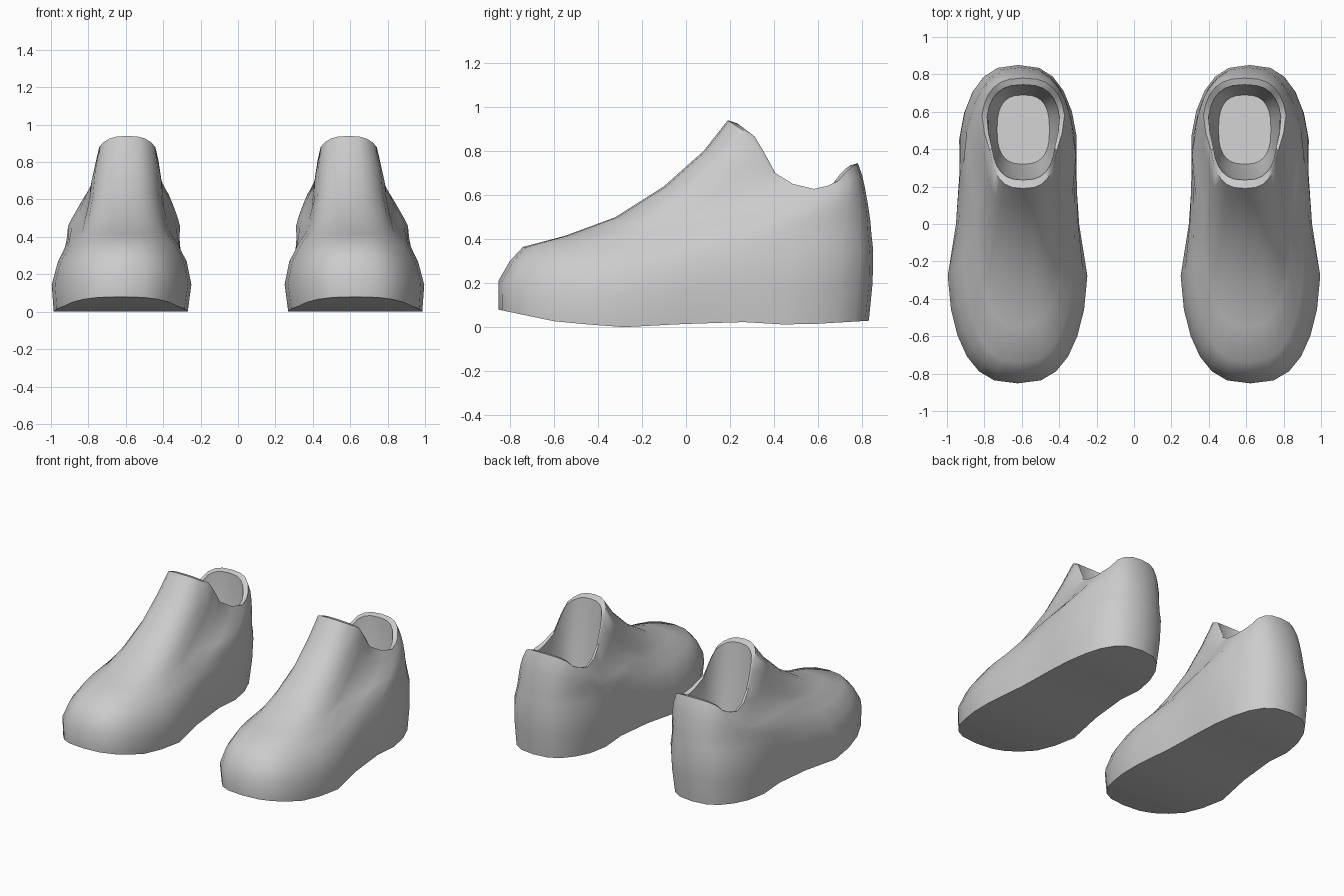
import bpy, bmesh, math

cube = bpy.data.objects.get("Cube")
if cube:
    bpy.data.objects.remove(cube, do_unlink=True)

COLUMNS = 28

grey = bpy.data.materials.new("plain grey")
grey.use_nodes = True
grey.diffuse_color = (0.6, 0.6, 0.6, 1)
grey.node_tree.nodes["Principled BSDF"].inputs["Base Color"].default_value = grey.diffuse_color

# Height offsets from toe (-1) to heel (1)
SOLE_WAVE = [(-1, 0), (-.7, -.045), (-.35, -.064), (0, -.04), (.2, -.02), (.6, -.03), (1, 0)]
RIM_DIP = [(-1, 0), (-.65, -.035), (-.36, -.16), (-.08, -.19), (.25, -.195),
           (.66, -.127), (.86, -.04), (1, 0)]

# Rings: front y, front z, back y, back z, ball width, heel width, waist, wave, dip
RINGS = [
    (-.85, .08, .83, .03, .37, .33, .04, 1, 0),
    (-.852, .21, .847, .2, .385, .345, .04, 1, 0),
    (-.8, .3, .85, .35, .355, .345, .04, .8, 0),
    (-.74, .365, .842, .42, .3, .325, .025, .4, 0),
    (-.55, .415, .837, .48, .24, .305, 0, 0, 0),
    (-.32, .5, .827, .55, .23, .29, 0, 0, .2),
    (-.1, .64, .815, .62, .21, .272, 0, 0, .5),
    (.08, .8, .8, .69, .2, .25, 0, 0, .8),
    (.19, .94, .78, .745, .18, .225, 0, 0, 1),
    (.235, .925, .745, .735, .17, .197, 0, 0, 1),
    (.27, .6, .735, .5, .18, .19, 0, 0, .2),
    (.32, .3, .69, .25, .14, .14, 0, 0, 0),
]


def sample(points, s):
    for (a, va), (b, vb) in zip(points, points[1:]):
        if s <= b:
            return va + (vb - va) * (s - a) / (b - a)
    return points[-1][1]


def power(v, e):
    return math.copysign(abs(v) ** e, v)


def ring_points(ring, centre):
    yf, zf, yb, zb, ball, heel, waist, wave, dip = ring
    for i in range(COLUMNS):
        angle = math.tau * i / COLUMNS
        s = max(-1, min(1, -power(math.cos(angle), .75)))
        t = (s + 1) / 2
        blend = max(0, min(1, (s + .4) / .7))
        blend = blend * blend * (3 - 2 * blend)
        width = ball + (heel - ball) * blend - waist * math.exp(-((s - .15) / .3) ** 2)
        yield (centre + width * power(math.sin(angle), .75),
               yf + (yb - yf) * t,
               zf + (zb - zf) * t + wave * sample(SOLE_WAVE, s) + dip * sample(RIM_DIP, s))


def cap(bm, loop):
    # Strip of faces joining opposite sides of a ring
    for i in range(COLUMNS // 2):
        face = [loop[i], loop[i + 1], loop[-i - 1], loop[-i % COLUMNS]]
        bm.faces.new(list(dict.fromkeys(face)))


def shoe(name, side):
    bm = bmesh.new()
    loops = []
    for k, ring in enumerate(RINGS):
        centre = .627 - .035 * min(k / 8, 1)
        loops.append([bm.verts.new((side * x, y, z)) for x, y, z in ring_points(ring, centre)])
    # Walls, rim and lining
    for low, high in zip(loops, loops[1:]):
        for i in range(COLUMNS):
            j = (i + 1) % COLUMNS
            bm.faces.new((low[i], low[j], high[j], high[i]))
    cap(bm, loops[0])    # sole
    cap(bm, loops[-1])   # insole
    bmesh.ops.recalc_face_normals(bm, faces=bm.faces)
    mesh = bpy.data.meshes.new(name)
    bm.to_mesh(mesh)
    bm.free()
    mesh.materials.append(grey)
    obj = bpy.data.objects.new(name, mesh)
    bpy.context.collection.objects.link(obj)
    bpy.ops.object.select_all(action='DESELECT')
    obj.select_set(True)
    bpy.context.view_layer.objects.active = obj
    bpy.ops.object.shade_smooth_by_angle(angle=math.radians(50))


shoe("left_shoe", 1)
shoe("right_shoe", -1)
